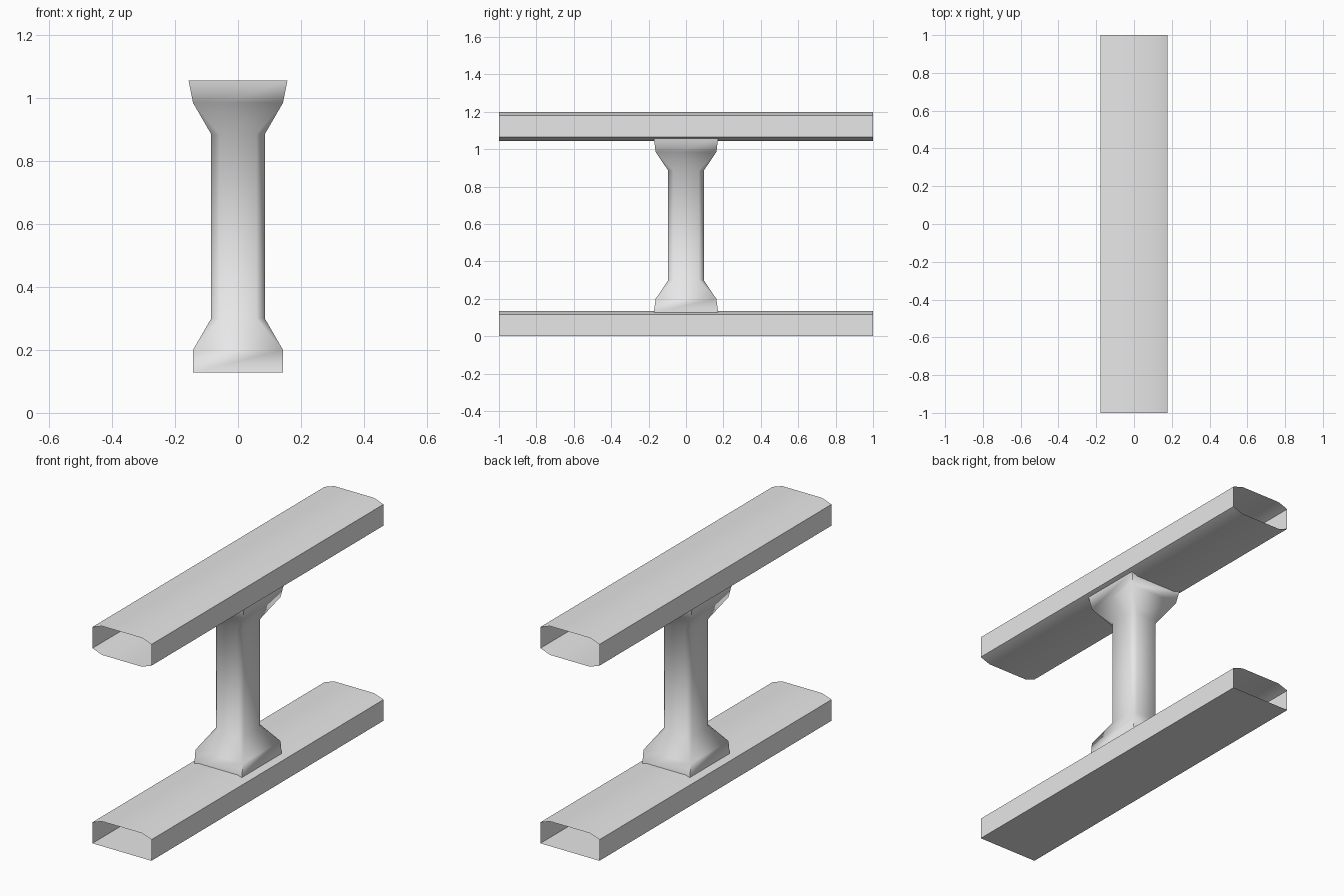
import bpy, bmesh, math

cube = bpy.data.objects.get("Cube")
if cube:
    bpy.data.objects.remove(cube, do_unlink=True)

# Single grey material
GREY = (0.8, 0.8, 0.8, 1)
grey = bpy.data.materials.new("plain_grey")
grey.use_nodes = True
grey.diffuse_color = GREY
grey.node_tree.nodes["Principled BSDF"].inputs["Base Color"].default_value = GREY


def loft(name, rings):
    """Open-ended skin through rings with equal point counts."""
    bm = bmesh.new()
    loops = [[bm.verts.new(p) for p in ring] for ring in rings]
    n = len(loops[0])
    for low, high in zip(loops, loops[1:]):
        for i in range(n):
            j = (i + 1) % n
            bm.faces.new((low[i], low[j], high[j], high[i]))
    # Collapse the corners that have no chamfer
    bmesh.ops.remove_doubles(bm, verts=bm.verts, dist=0.0005)
    bmesh.ops.recalc_face_normals(bm, faces=bm.faces)
    mesh = bpy.data.meshes.new(name)
    bm.to_mesh(mesh)
    bm.free()
    mesh.materials.append(grey)
    obj = bpy.data.objects.new(name, mesh)
    bpy.context.collection.objects.link(obj)
    bpy.ops.object.select_all(action="DESELECT")
    obj.select_set(True)
    bpy.context.view_layer.objects.active = obj
    bpy.ops.object.shade_smooth_by_angle(angle=math.radians(65))
    return obj


def beam(name, profile):
    """Hollow tube along y from the right half of its profile."""
    outline = profile + [(-x, z) for x, z in reversed(profile)]
    loft(name, [[(x, y, z) for x, z in outline] for y in (-1, 1)])


def column_ring(z, x, y, c):
    """Rectangle with corners cut by c."""
    quarter = [(x, y - c), (x - c, y)]
    half = quarter + [(-px, py) for px, py in reversed(quarter)]
    return [(px, py, z) for px, py in half + [(-px, -py) for px, py in half]]


# Hollow beams, open at both ends
W, IN = 0.178, 0.12
beam("lower_beam", [(W, 0), (W, 0.115), (IN, 0.135)])
beam("upper_beam", [(IN, 1.043), (W, 1.064), (W, 1.18), (IN, 1.2)])

# Column with flared foot and head: height, half width, half depth, corner cut
sections = [
    (0.128, 0.143, 0.172, 0),
    (0.20, 0.143, 0.162, 0),
    (0.30, 0.085, 0.095, 0.027),
    (0.885, 0.085, 0.095, 0.027),
    (0.985, 0.143, 0.162, 0),
    (1.056, 0.157, 0.172, 0),
]
loft("column", [column_ring(*s) for s in sections])
